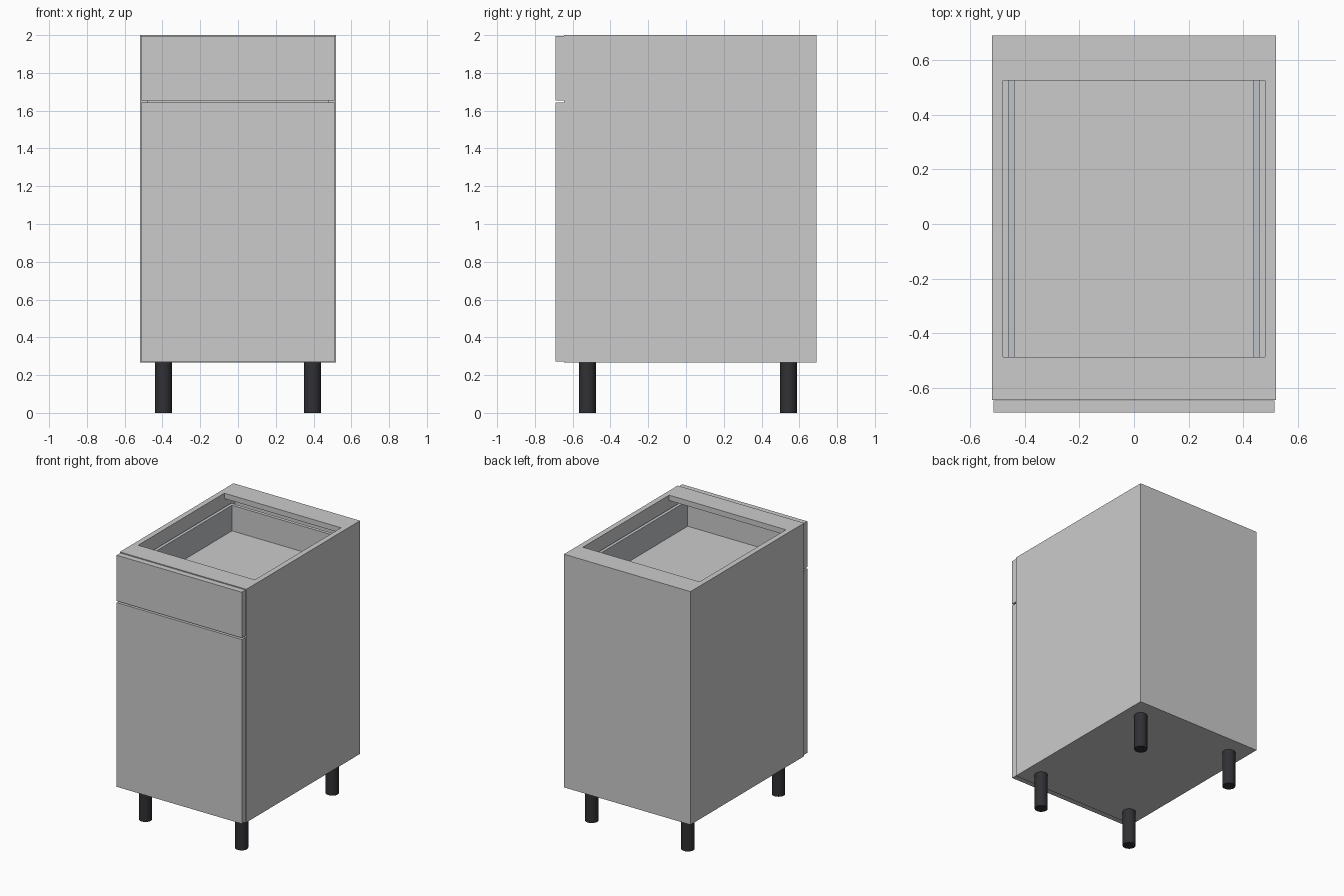
import bpy
import bmesh

if "Cube" in bpy.data.objects:
    bpy.data.objects.remove(bpy.data.objects["Cube"])


def material(name, color):
    m = bpy.data.materials.new(name)
    m.diffuse_color = color
    m.use_nodes = True
    m.node_tree.nodes["Principled BSDF"].inputs["Base Color"].default_value = m.diffuse_color
    return m


def finish(name, bm, mat=None):
    me = bpy.data.meshes.new(name)
    bm.to_mesh(me)
    bm.free()
    ob = bpy.data.objects.new(name, me)
    bpy.context.collection.objects.link(ob)
    if mat:
        me.materials.append(mat)
    return ob


def box(name, x, y, z, mat=None):
    bm = bmesh.new()
    bmesh.ops.create_cube(bm, size=1)
    for v in bm.verts:
        for i, (a, b) in enumerate((x, y, z)):
            v.co[i] = a if v.co[i] < 0 else b
    return finish(name, bm, mat)


def leg(name, x, y, radius, height, mat):
    bm = bmesh.new()
    bmesh.ops.create_cone(bm, cap_ends=True, segments=32, radius1=radius,
                          radius2=radius, depth=height)
    bmesh.ops.translate(bm, verts=bm.verts, vec=(x, y, height / 2))
    for f in bm.faces:
        f.smooth = len(f.verts) == 4
    for e in bm.edges:
        e.smooth = all(len(f.verts) == 4 for f in e.link_faces)
    return finish(name, bm, mat)


black = material("black_plastic", (0.03, 0.03, 0.035, 1))
metal = material("grey_metal", (0.52, 0.55, 0.58, 1))

W, T = 0.52, 0.04          # half width, board thickness
INNER = W - T
FRONT, BACK = -0.645, 0.69
BASE, TOP = 0.267, 2.0

# Carcass boards
for side, s in (("left", -1), ("right", 1)):
    box(side + "_side_panel", sorted((s * INNER, s * W)), (FRONT, BACK), (BASE, TOP))
box("bottom_panel", (-INNER, INNER), (FRONT, BACK - T), (BASE, BASE + T))
box("back_panel", (-INNER, INNER), (BACK - T, BACK), (BASE, TOP - T))
box("front_top_rail", (-INNER, INNER), (FRONT, -0.487), (TOP - T, TOP))
box("back_top_rail", (-INNER, INNER), (0.525, BACK), (TOP - T, TOP))

# Door and drawer front
box("door", (-0.514, 0.514), (-0.69, -0.647), (0.273, 1.642))
box("drawer_front", (-0.514, 0.514), (-0.69, -0.647), (1.654, 1.994))

# Drawer box behind the front
for side, s in (("left", -1), ("right", 1)):
    box("drawer_" + side + "_side", sorted((s * 0.438, s * 0.462)),
        (FRONT, 0.58), (1.69, 1.91), metal)
box("drawer_bottom", (-0.438, 0.438), (FRONT, 0.58), (1.69, 1.72))
box("drawer_back", (-0.438, 0.438), (0.555, 0.58), (1.72, 1.91))

# Round legs
for x, side in ((-0.395, "left"), (0.395, "right")):
    for y, end in ((-0.522, "front"), (0.543, "back")):
        leg(f"{end}_{side}_leg", x, y, 0.045, BASE, black)
